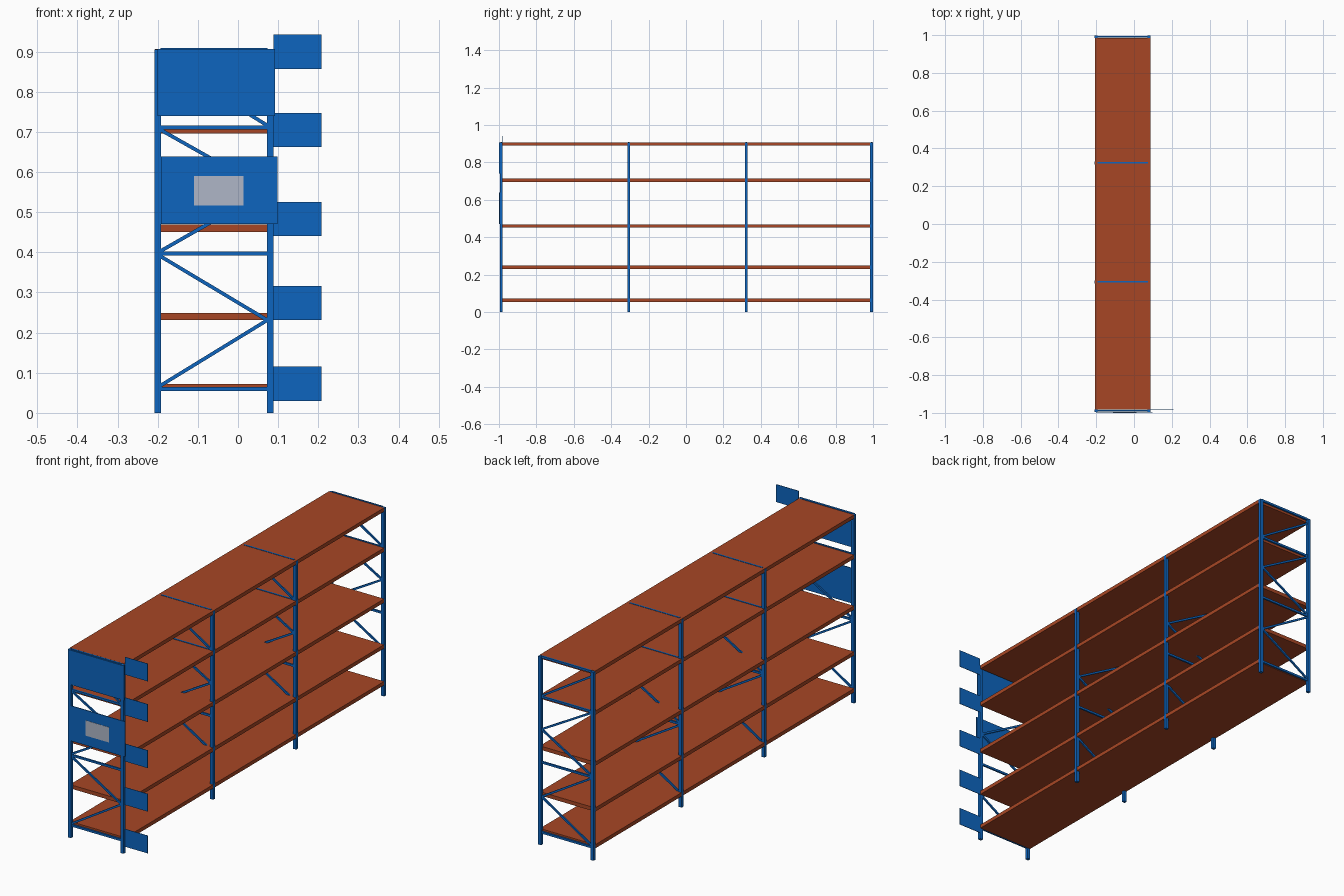
import bpy
import bmesh
from mathutils import Vector, Matrix

if "Cube" in bpy.data.objects:
    bpy.data.objects.remove(bpy.data.objects["Cube"])


def material(name, rgb):
    m = bpy.data.materials.new(name)
    m.diffuse_color = (*rgb, 1)
    m.use_nodes = True
    m.node_tree.nodes["Principled BSDF"].inputs["Base Color"].default_value = m.diffuse_color
    return m


BLUE = material("blue_steel", (0.004, 0.130, 0.520))
RUST = material("rust_orange", (0.390, 0.062, 0.018))
GREY = material("label_grey", (0.43, 0.47, 0.57))


def make(name, mat, fill):
    bm = bmesh.new()
    fill(bm)
    me = bpy.data.meshes.new(name)
    bm.to_mesh(me)
    bm.free()
    me.materials.append(mat)
    ob = bpy.data.objects.new(name, me)
    bpy.context.collection.objects.link(ob)
    return ob


def add_box(bm, lo, hi):
    lo, hi = Vector(lo), Vector(hi)
    size = hi - lo
    bmesh.ops.create_cube(bm, size=1, matrix=Matrix.Translation((lo + hi) / 2)
                          @ Matrix.Diagonal((*size, 1)))


def add_bar(bm, a, b, y, width=0.010, depth=0.008):
    # straight brace in the x-z plane between two (x, z) points
    a, b = Vector((a[0], y, a[1])), Vector((b[0], y, b[1]))
    d = b - a
    x = d.normalized()
    rot = Matrix((x, Vector((0, 1, 0)), x.cross(Vector((0, 1, 0))))).transposed()
    bmesh.ops.create_cube(bm, size=1, matrix=Matrix.Translation((a + b) / 2)
                          @ rot.to_4x4() @ Matrix.Diagonal((d.length, depth, width, 1)))


def box(name, mat, lo, hi):
    return make(name, mat, lambda bm: add_box(bm, lo, hi))


XL, XR = -0.208, 0.088            # outer faces of the posts
POST = 0.016
FRAMES = [-0.988, -0.307, 0.323, 0.992]
L, R = -0.193, 0.073              # brace ends

# upright frames: two posts each, horizontal ties and zigzag bracing
for i, y in enumerate(FRAMES):
    def posts(bm):
        for x in (XL, XR - POST):
            add_box(bm, (x, y - 0.007, 0), (x + POST, y + 0.007, 0.905))

    def braces(bm):
        for z in (0.060, 0.397, 0.711, 0.9035):
            add_bar(bm, (L, z), (R, z), y)
        zig = [(L, 0.068), (R, 0.231), (L, 0.390)]
        zig2 = [(L, 0.403), (R, 0.555), (L, 0.705)]
        zig3 = [(R, 0.716), (L, 0.880)]
        for path in (zig, zig2, zig3):
            for a, b in zip(path, path[1:]):
                add_bar(bm, a, b, y, 0.009, 0.007)

    make(f"frame_posts_{i + 1}", BLUE, posts)
    make(f"frame_braces_{i + 1}", BLUE, braces)

# five long shelf decks
for i, top in enumerate((0.072, 0.249, 0.469, 0.714, 0.907)):
    box(f"shelf_{i + 1}", RUST, (XL + 0.001, -0.981, top - 0.018),
        (XR - 0.001, 0.986, top))

# end sign panels with a blank label plate
box("upper_end_sign", BLUE, (-0.200, -0.999, 0.740), (0.0925, -0.995, 0.906))
box("lower_end_sign", BLUE, (-0.192, -0.999, 0.470), (0.098, -0.995, 0.639))
box("blank_label", GREY, (-0.110, -1.000, 0.517), (0.014, -0.9985, 0.590))

# level flags sticking out beside the front frame
for i, z in enumerate((0.030, 0.231, 0.440, 0.662, 0.857)):
    box(f"level_flag_{i + 1}", BLUE, (XR, -0.984, z), (0.208, -0.982, z + 0.085))
